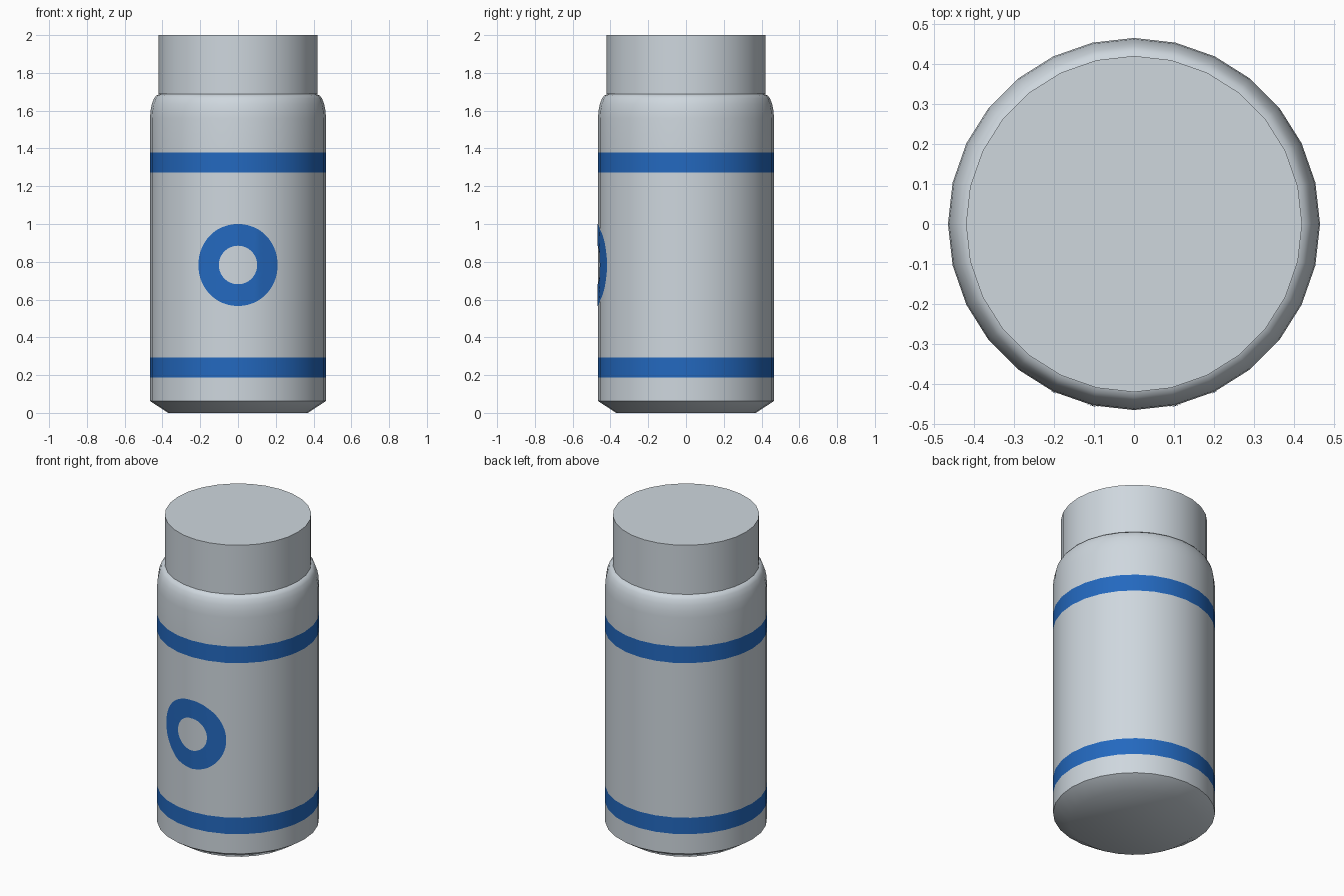
import bpy, bmesh
from math import sin, cos, pi, floor

if "Cube" in bpy.data.objects:
    bpy.data.objects.remove(bpy.data.objects["Cube"])

SIDES, R = 28, 0.466


def material(name, rgb):
    m = bpy.data.materials.new(name)
    m.diffuse_color = (*rgb, 1)
    m.use_nodes = True
    m.node_tree.nodes["Principled BSDF"].inputs["Base Color"].default_value = m.diffuse_color
    return m


grey = material("pale grey", (0.62, 0.68, 0.73))
blue = material("blue", (0.017, 0.14, 0.52))


def add_object(name, bm, mats, angle=0.61):
    bmesh.ops.recalc_face_normals(bm, faces=bm.faces)
    me = bpy.data.meshes.new(name)
    bm.to_mesh(me)
    bm.free()
    ob = bpy.data.objects.new(name, me)
    bpy.context.collection.objects.link(ob)
    for m in mats:
        me.materials.append(m)
    bpy.ops.object.select_all(action='DESELECT')
    ob.select_set(True)
    bpy.context.view_layer.objects.active = ob
    bpy.ops.object.shade_smooth_by_angle(angle=angle)
    return ob


def lathe(profile):
    bm = bmesh.new()
    rings = [[bm.verts.new((r * cos(2 * pi * i / SIDES), r * sin(2 * pi * i / SIDES), z))
              for i in range(SIDES)] for r, z in profile]
    for a, b in zip(rings, rings[1:]):
        for i in range(SIDES):
            j = (i + 1) % SIDES
            bm.faces.new((a[i], a[j], b[j], b[i]))
    bm.faces.new(rings[0][::-1])
    bm.faces.new(rings[-1])
    return bm


# Body: chamfered base, straight wall with two blue bands, rounded shoulder
STRIPES = ((0.188, 0.292), (1.273, 1.378))
profile = [(0.37, 0), (R, 0.063)]
profile += [(R, z) for band in STRIPES for z in band]
profile += [(R, 1.56), (0.463, 1.60), (0.456, 1.635), (0.445, 1.665),
            (0.433, 1.68), (0.415, 1.688)]
bm = lathe(profile)
for f in bm.faces:
    z = f.calc_center_median().z
    f.material_index = int(any(a < z < b for a, b in STRIPES))
add_object("bottle_body", bm, (grey, blue))

# Cap
add_object("cap", lathe([(0.421, 1.688), (0.421, 2.0)]), (grey,))


# Front ring: thin plate wrapped on the faceted wall
def on_wall(u, z, lift=0.002):
    a = -pi / 2 + u / R
    step = 2 * pi / SIDES
    local = a - (floor(a / step) + 0.5) * step
    r = R * cos(step / 2) / cos(local) + lift
    return r * cos(a), r * sin(a), z


bm = bmesh.new()
N = 72
radii = [0.102 + 0.115 * k / 6 for k in range(7)]
rows = [[bm.verts.new(on_wall(r * cos(2 * pi * i / N), 0.783 + r * sin(2 * pi * i / N)))
         for i in range(N)] for r in radii]
for a, b in zip(rows, rows[1:]):
    for i in range(N):
        j = (i + 1) % N
        bm.faces.new((a[i], b[i], b[j], a[j]))
ring = add_object("front_ring", bm, (blue,))
# face the open plate outward (front is -y)
if sum(p.normal.y for p in ring.data.polygons) > 0:
    ring.data.flip_normals()
